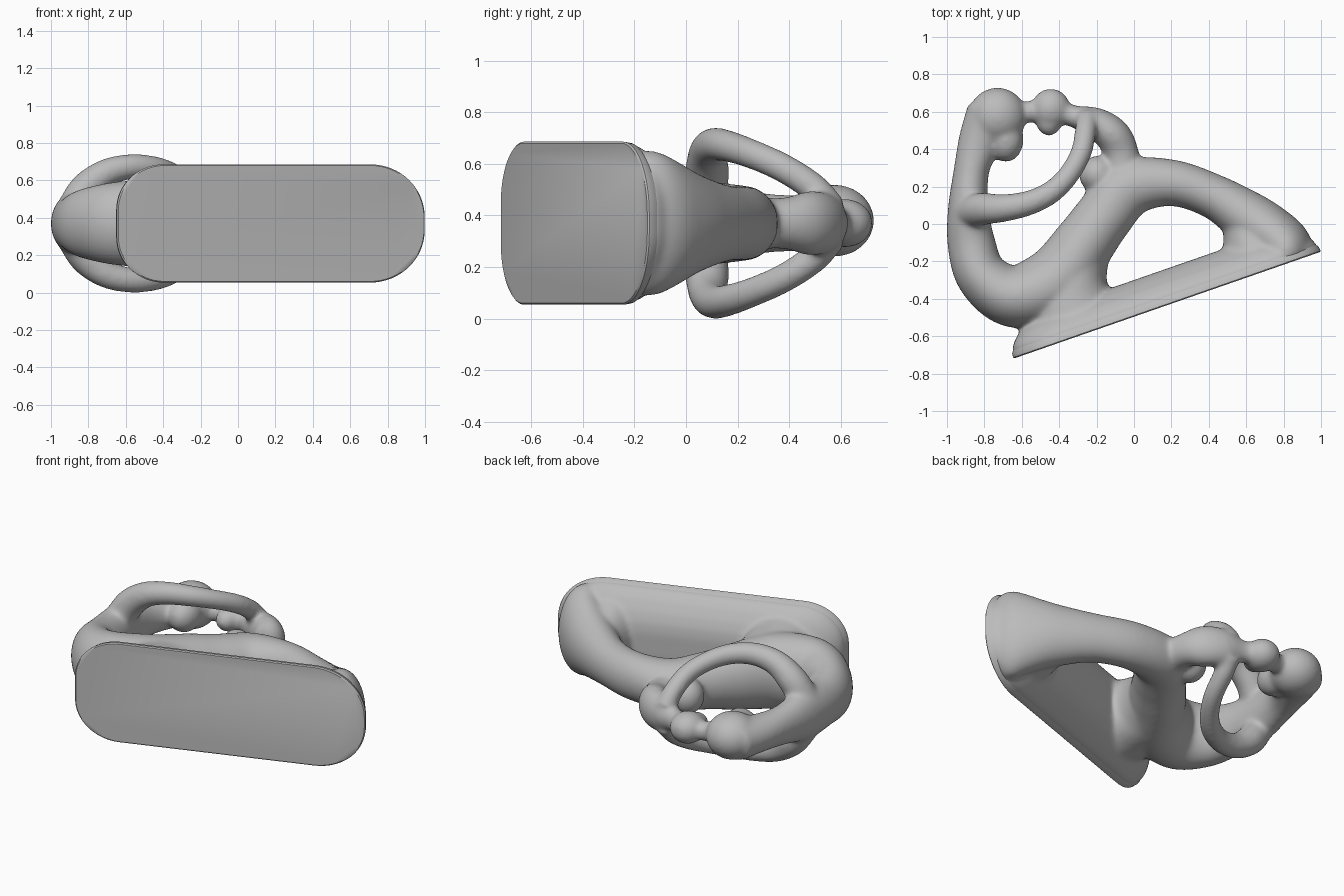
import bpy, bmesh, math
from mathutils import Vector

if "Cube" in bpy.data.objects:
    bpy.data.objects.remove(bpy.data.objects["Cube"])

CZ = 0.37  # mirror height of the whole sculpture

stone = bpy.data.materials.new("grey_stone")
stone.use_nodes = True
GREY = (0.5, 0.5, 0.5, 1)
stone.diffuse_color = GREY
stone.node_tree.nodes["Principled BSDF"].inputs["Base Color"].default_value = GREY


def make_object(name, bm):
    bmesh.ops.recalc_face_normals(bm, faces=bm.faces)
    mesh = bpy.data.meshes.new(name)
    bm.to_mesh(mesh)
    bm.free()
    mesh.materials.append(stone)
    ob = bpy.data.objects.new(name, mesh)
    bpy.context.collection.objects.link(ob)
    return ob


def skin(bm, rings):
    """Join equal rings of points into a closed surface."""
    rows = [[bm.verts.new(p) for p in r] for r in rings]
    n = len(rows[0])
    for a, b in zip(rows, rows[1:]):
        for i in range(n):
            bm.faces.new((a[i], a[(i + 1) % n], b[(i + 1) % n], b[i]))
    bm.faces.new(rows[0])
    bm.faces.new(rows[-1])


def spline(keys, steps=8):
    """Catmull-Rom curve through all key values."""
    k = [Vector(p) for p in keys]
    k = [2 * k[0] - k[1]] + k + [2 * k[-1] - k[-2]]
    out = []
    for i in range(1, len(k) - 2):
        p0, p1, p2, p3 = k[i - 1:i + 3]
        for s in range(steps):
            t = s / steps
            out.append(0.5 * (2 * p1 + (p2 - p0) * t + (2 * p0 - 5 * p1 + 4 * p2 - p3) * t * t
                              + (3 * p1 - p0 - 3 * p2 + p3) * t ** 3))
    return out + [k[-2]]


def limb(bm, keys, n=28):
    """Tube through (x, y, z offset, half width, half height) keys."""
    pts = spline(keys)
    rings = []
    for i, p in enumerate(pts):
        a, b = pts[max(i - 1, 0)], pts[min(i + 1, len(pts) - 1)]
        t = Vector(b[:3]) - Vector(a[:3])
        t.normalize()
        side = Vector((-t.y, t.x, 0)).normalized()
        up = t.cross(side)
        c = Vector((p[0], p[1], CZ + p[2]))
        rings.append([c + side * p[3] * math.cos(u) + up * p[4] * math.sin(u)
                      for u in (2 * math.pi * j / n for j in range(n))])
    skin(bm, rings)


def blob(bm, x, y, z, rx, ry, rz):
    """Ellipsoid."""
    made = bmesh.ops.create_uvsphere(bm, u_segments=32, v_segments=20, radius=1)["verts"]
    for v in made:
        v.co = Vector((x + rx * v.co.x, y + ry * v.co.y, CZ + z + rz * v.co.z))


# Slanted base, described by length along the front face and depth behind it
START, END = Vector((-0.645, -0.72, CZ)), Vector((1.0, -0.148, CZ))
ALONG = (END - START).normalized()
INWARD = Vector((-ALONG.y, ALONG.x, 0))


def base_ring(depth, inset, n=16):
    hl, hz = (END - START).length / 2 - inset, 0.316 - inset
    mid = (START + END) / 2 + INWARD * depth
    ring = []
    for q, (sx, sz, corner) in enumerate(((1, 1, 0.28), (-1, 1, 0.24), (-1, -1, 0.24), (1, -1, 0.28))):
        r = min(corner - inset * 0.5, hz)
        for j in range(n + 1):
            u = math.pi / 2 * (q + j / n)
            ring.append(mid + ALONG * (sx * (hl - r * 1.1) + r * 1.1 * math.cos(u))
                        + Vector((0, 0, sz * (hz - r) + r * math.sin(u))))
    return ring


bm = bmesh.new()
skin(bm, [base_ring(d, s) for d, s in ((0, 0.006), (0.006, 0), (0.03, 0.004), (0.06, 0.025))])
base = make_object("base_plate", bm)

# Fused figures
bm = bmesh.new()
# domed back of the base
skin(bm, [base_ring(d, s) for d, s in ((0.012, 0.012), (0.035, 0.007), (0.07, 0.022),
                                       (0.11, 0.06), (0.15, 0.12), (0.175, 0.18), (0.185, 0.24))])
# seated adult: neck, back, hips, thighs, knees and shins
limb(bm, [(-0.765, 0.60, 0, 0.13, 0.125), (-0.825, 0.44, 0, 0.115, 0.11),
          (-0.87, 0.28, 0, 0.095, 0.12), (-0.885, 0.08, 0, 0.11, 0.16),
          (-0.87, -0.10, 0, 0.128, 0.155), (-0.81, -0.28, 0, 0.14, 0.19),
          (-0.64, -0.385, 0, 0.17, 0.225), (-0.42, -0.31, 0, 0.19, 0.23),
          (-0.27, -0.11, 0, 0.165, 0.20), (-0.16, 0.04, 0, 0.155, 0.17),
          (-0.03, 0.19, 0, 0.155, 0.15), (0.20, 0.22, 0, 0.125, 0.145),
          (0.43, 0.145, 0, 0.12, 0.15), (0.62, 0.025, 0, 0.145, 0.195),
          (0.745, -0.065, 0, 0.15, 0.25), (0.80, -0.12, 0, 0.15, 0.28),
          (0.82, -0.17, 0, 0.14, 0.28)])
# hips and shins spreading into the base
limb(bm, [(-0.25, -0.12, 0, 0.13, 0.17), (-0.32, -0.27, 0, 0.19, 0.21),
          (-0.335, -0.40, 0, 0.24, 0.23), (-0.315, -0.51, 0, 0.265, 0.25)])
limb(bm, [(0.56, 0.08, 0, 0.09, 0.13), (0.60, -0.03, 0, 0.13, 0.18),
          (0.635, -0.13, 0, 0.17, 0.23)])
blob(bm, -0.73, 0.575, 0.01, 0.155, 0.155, 0.14)  # adult head
blob(bm, -0.685, 0.45, 0.01, 0.095, 0.12, 0.105)  # adult chin
# child: torso, lap and head
limb(bm, [(-0.06, 0.26, 0, 0.10, 0.10), (-0.07, 0.38, 0, 0.095, 0.10),
          (-0.115, 0.475, 0, 0.095, 0.125), (-0.21, 0.54, 0, 0.085, 0.115),
          (-0.32, 0.575, 0, 0.06, 0.07), (-0.43, 0.61, 0, 0.06, 0.065)])
blob(bm, -0.195, 0.265, 0, 0.10, 0.10, 0.11)
blob(bm, -0.445, 0.615, 0, 0.105, 0.11, 0.095)
blob(bm, -0.455, 0.55, 0, 0.07, 0.08, 0.07)
blob(bm, -0.56, 0.60, 0, 0.05, 0.06, 0.06)        # touching foreheads
# pairs of arms bridging both figures
for s in (1, -1):
    limb(bm, [(x, y, s * z, r, r) for x, y, z, r in (
        (-0.25, 0.57, 0.05, 0.06), (-0.26, 0.49, 0.14, 0.058), (-0.285, 0.375, 0.215, 0.057),
        (-0.355, 0.255, 0.268, 0.058), (-0.45, 0.165, 0.298, 0.062), (-0.57, 0.11, 0.304, 0.067),
        (-0.70, 0.085, 0.272, 0.075), (-0.81, 0.08, 0.19, 0.087), (-0.88, 0.06, 0.08, 0.09))])
figures = make_object("seated_figures", bm)

# melt the parts into one smooth skin
remesh = figures.modifiers.new("fuse", 'REMESH')
remesh.mode = 'VOXEL'
remesh.voxel_size = 0.011
remesh.use_smooth_shade = True
smooth = figures.modifiers.new("soften", 'SMOOTH')
smooth.factor = 0.5
smooth.iterations = 25

for ob in (base, figures):
    bpy.ops.object.select_all(action='DESELECT')
    ob.select_set(True)
    bpy.context.view_layer.objects.active = ob
    bpy.ops.object.shade_smooth_by_angle(angle=math.radians(40 if ob is base else 180))
